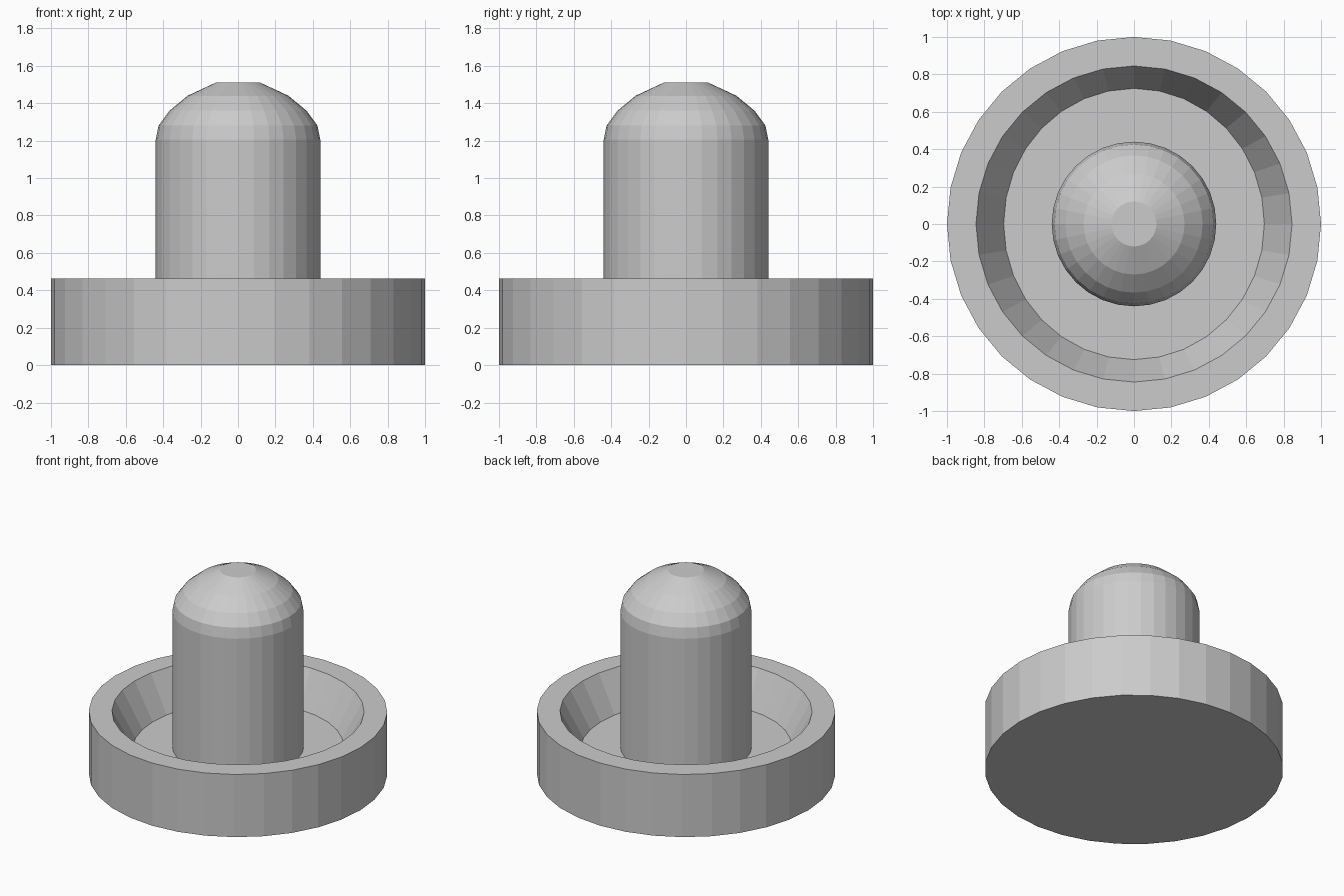
import bpy, bmesh
from math import cos, sin, pi

if "Cube" in bpy.data.objects:
    bpy.data.objects.remove(bpy.data.objects["Cube"])

SIDES = 32


def lathe(name, profile, cap_start=False, cap_end=False):
    """Revolve (x radius, y radius, z) rings around z, with optional end caps."""
    bm = bmesh.new()
    rings = []
    for rx, ry, z in profile:
        rings.append([bm.verts.new((rx * cos(2 * pi * i / SIDES),
                                    ry * sin(2 * pi * i / SIDES), z))
                      for i in range(SIDES)])
    for a, b in zip(rings, rings[1:]):
        for i in range(SIDES):
            j = (i + 1) % SIDES
            bm.faces.new((a[i], a[j], b[j], b[i]))
    if cap_start:
        bm.faces.new(rings[0][::-1])
    if cap_end:
        bm.faces.new(rings[-1])
    mesh = bpy.data.meshes.new(name)
    bm.to_mesh(mesh)
    bm.free()
    obj = bpy.data.objects.new(name, mesh)
    bpy.context.collection.objects.link(obj)
    return obj


FLOOR = 0.20

# Dish: flat bottom, outer wall, rim, sloped inner wall, floor up to the post
lathe("dish_base", [
    (1.0, 1.0, 0.0),
    (1.0, 1.0, 0.463),
    (0.845, 0.845, 0.463),
    (0.697, 0.725, FLOOR),
    (0.44, 0.44, FLOOR),
], cap_start=True)

# Post: straight shaft with a faceted dome and small flat top
lathe("domed_post", [(r, r, z) for r, z in [
    (0.44, FLOOR), (0.44, 1.205), (0.425, 1.28),
    (0.367, 1.36), (0.27, 1.44), (0.12, 1.51)]], cap_end=True)
